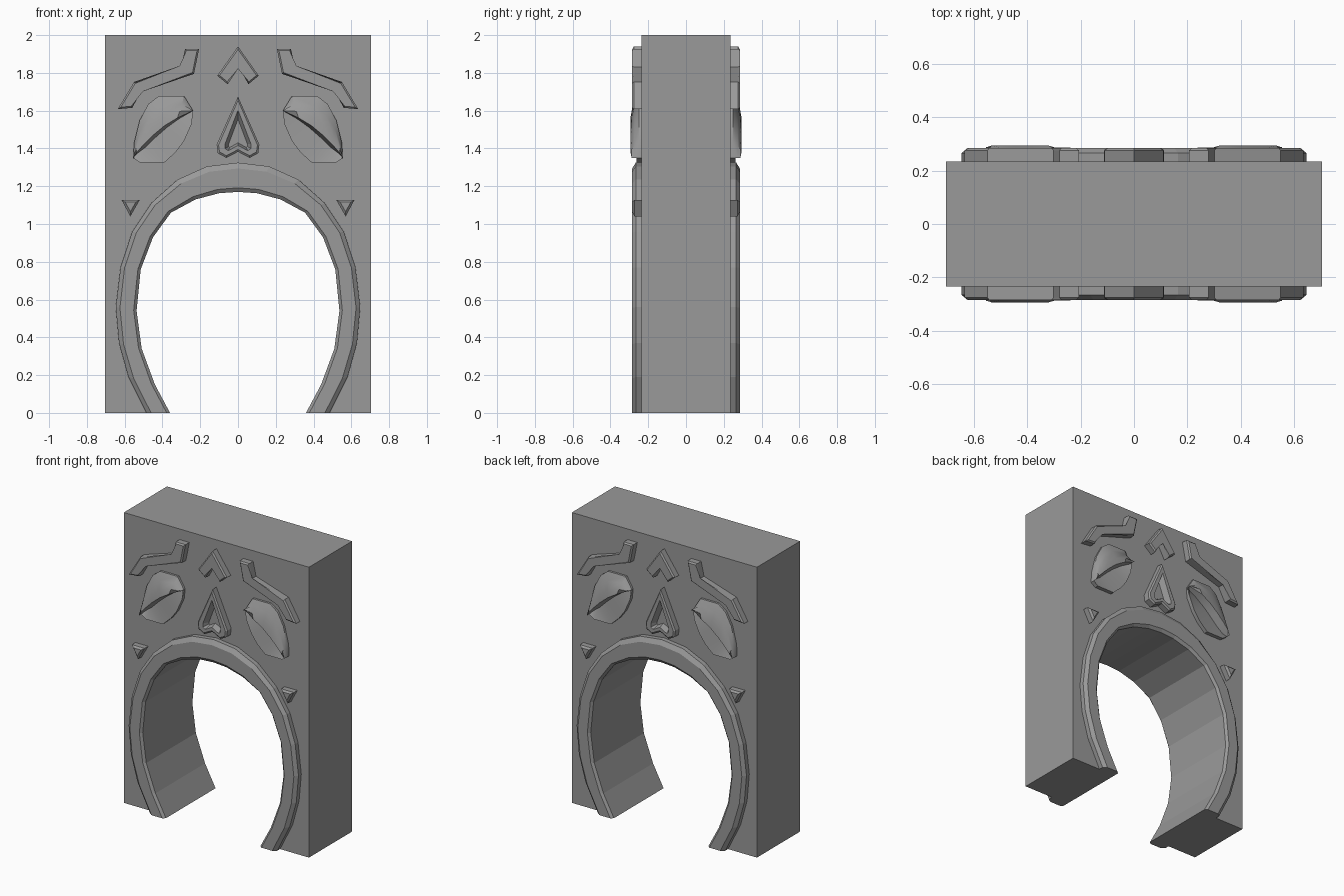
import bpy
import bmesh
from mathutils import Vector

if "Cube" in bpy.data.objects:
    bpy.data.objects.remove(bpy.data.objects["Cube"])

FACE = 0.235     # half thickness of the slab
RAISED = 0.285   # height of the raised ornaments

stone = bpy.data.materials.new("grey_stone")
stone.use_nodes = True
stone.diffuse_color = (0.32, 0.32, 0.32, 1)
stone.node_tree.nodes["Principled BSDF"].inputs["Base Color"].default_value = (0.32, 0.32, 0.32, 1)


def finish(bm, name, mirror=(False, False, False)):
    bmesh.ops.recalc_face_normals(bm, faces=bm.faces)
    mesh = bpy.data.meshes.new(name)
    bm.to_mesh(mesh)
    bm.free()
    mesh.materials.append(stone)
    obj = bpy.data.objects.new(name, mesh)
    bpy.context.collection.objects.link(obj)
    if any(mirror):
        mod = obj.modifiers.new("Mirror", 'MIRROR')
        mod.use_axis = mirror
        mod.use_mirror_merge = False
    return obj


def symmetric(half):
    """Close a right-hand half outline that starts and ends on the centre."""
    return half + [(-x, z) for x, z in reversed(half) if x > 0]


def loop(bm, outline, y):
    return [bm.verts.new((x, -y, z)) for x, z in outline]


def bridge(bm, a, b, closed=True):
    for i in range(len(a) if closed else len(a) - 1):
        j = (i + 1) % len(a)
        bm.faces.new((a[i], a[j], b[j], b[i]))


def plaque(name, outline, both_sides=True, edge=0.009):
    """Raised flat ornament with chamfered front edges."""
    bm = bmesh.new()
    back, front = loop(bm, outline, FACE - 0.01), loop(bm, outline, RAISED)
    bridge(bm, back, front)
    bm.faces.new(back)
    cap = bm.faces.new(front)
    bmesh.ops.bevel(bm, geom=list(cap.edges), offset=edge, segments=1, affect='EDGES')
    return finish(bm, name, (both_sides, True, False))


def blend(a, b, t):
    return [tuple(Vector(p).lerp(Vector(q), t)) for p, q in zip(a, b)]


# Arch curves, from the right foot up to the crown
inner_half = [(.36, 0), (.44, .15), (.51, .34), (.537, .54), (.515, .76),
              (.45, .93), (.355, 1.06), (.225, 1.13), (.1, 1.163), (0, 1.17)]
outer_half = [(.485, 0), (.58, .19), (.63, .37), (.647, .56), (.622, .77),
              (.56, .96), (.46, 1.11), (.32, 1.235), (.165, 1.305), (0, 1.325)]
inner, outer = symmetric(inner_half), symmetric(outer_half)

# Slab with the arched opening
bm = bmesh.new()
outline = [(-.705, 0), (-.705, 2), (.705, 2), (.705, 0)] + inner
front, back = loop(bm, outline, FACE), loop(bm, outline, -FACE)
bridge(bm, front, back)
bm.faces.new(front)
bm.faces.new(back)
finish(bm, "slab")

# Raised moulding around the opening
bm = bmesh.new()
section = [(1, FACE), (1, .266), (.8, RAISED), (.14, RAISED), (0, .27), (0, FACE)]
rails = [loop(bm, blend(inner, outer, t), y) for t, y in section]
for a, b in zip(rails, rails[1:]):
    bridge(bm, a, b, closed=False)
for end in (0, -1):
    bm.faces.new([rail[end] for rail in rails])
finish(bm, "arch_moulding", (False, True, False))

# Brows, cheek triangles and forehead chevron
plaque("brows", [(.206, 1.927), (.28, 1.927), (.302, 1.83), (.55, 1.752),
                 (.637, 1.608), (.56, 1.615), (.508, 1.71), (.233, 1.795)])
plaque("cheek_triangles", [(.52, 1.128), (.617, 1.128), (.57, 1.04)], edge=0.012)
plaque("forehead_chevron", symmetric([(0, 1.94), (.11, 1.785), (.055, 1.74), (0, 1.84)]), False)

# Spade-shaped nose with a sunken centre
bm = bmesh.new()
rim = symmetric([(0, 1.675), (.113, 1.42), (.107, 1.375), (.062, 1.35), (0, 1.382)])
lip = symmetric([(0, 1.655), (.103, 1.418), (.098, 1.382), (.062, 1.362), (0, 1.394)])
hollow = symmetric([(0, 1.603), (.068, 1.425), (.068, 1.4), (.052, 1.388), (0, 1.416)])
floor = symmetric([(0, 1.555), (.05, 1.423), (.05, 1.41), (.044, 1.405), (0, 1.43)])
rings = [loop(bm, o, y) for o, y in
         [(rim, FACE - .005), (rim, .276), (lip, RAISED), (hollow, RAISED), (floor, .245)]]
for a, b in zip(rings, rings[1:]):
    bridge(bm, a, b)
bm.faces.new(rings[-1])
finish(bm, "nose", (False, True, False))

# Eyes: bulging upper lid, dark crease below it and a sloping lower lid
upper = [(.238, 1.60), (.285, 1.677), (.42, 1.677), (.475, 1.635),
         (.52, 1.55), (.55, 1.43), (.555, 1.35)]
crease = [(.238, 1.60), (.32, 1.562), (.39, 1.52), (.45, 1.47),
          (.50, 1.42), (.535, 1.38), (.555, 1.35)]
lower = [(.238, 1.60), (.245, 1.53), (.285, 1.44), (.33, 1.38),
         (.39, 1.325), (.52, 1.325), (.555, 1.35)]
bm = bmesh.new()
rows = [loop(bm, o, y) for o, y in
        [(upper, FACE - .005), (upper, .25), (blend(upper, crease, .35), .273),
         (blend(upper, crease, .7), .288), (crease, .294),
         (blend(crease, lower, .12), .243), (lower, .262), (lower, FACE - .005)]]
for row in rows[4:5]:
    row[0].co.y = row[-1].co.y = -.27
for a, b in zip(rows, rows[1:]):
    bridge(bm, a, b, closed=False)
bmesh.ops.remove_doubles(bm, verts=bm.verts, dist=0.0005)
eyes = finish(bm, "eyes", (True, True, False))
bpy.context.view_layer.objects.active = eyes
eyes.select_set(True)
bpy.ops.object.shade_smooth_by_angle(angle=0.5)
